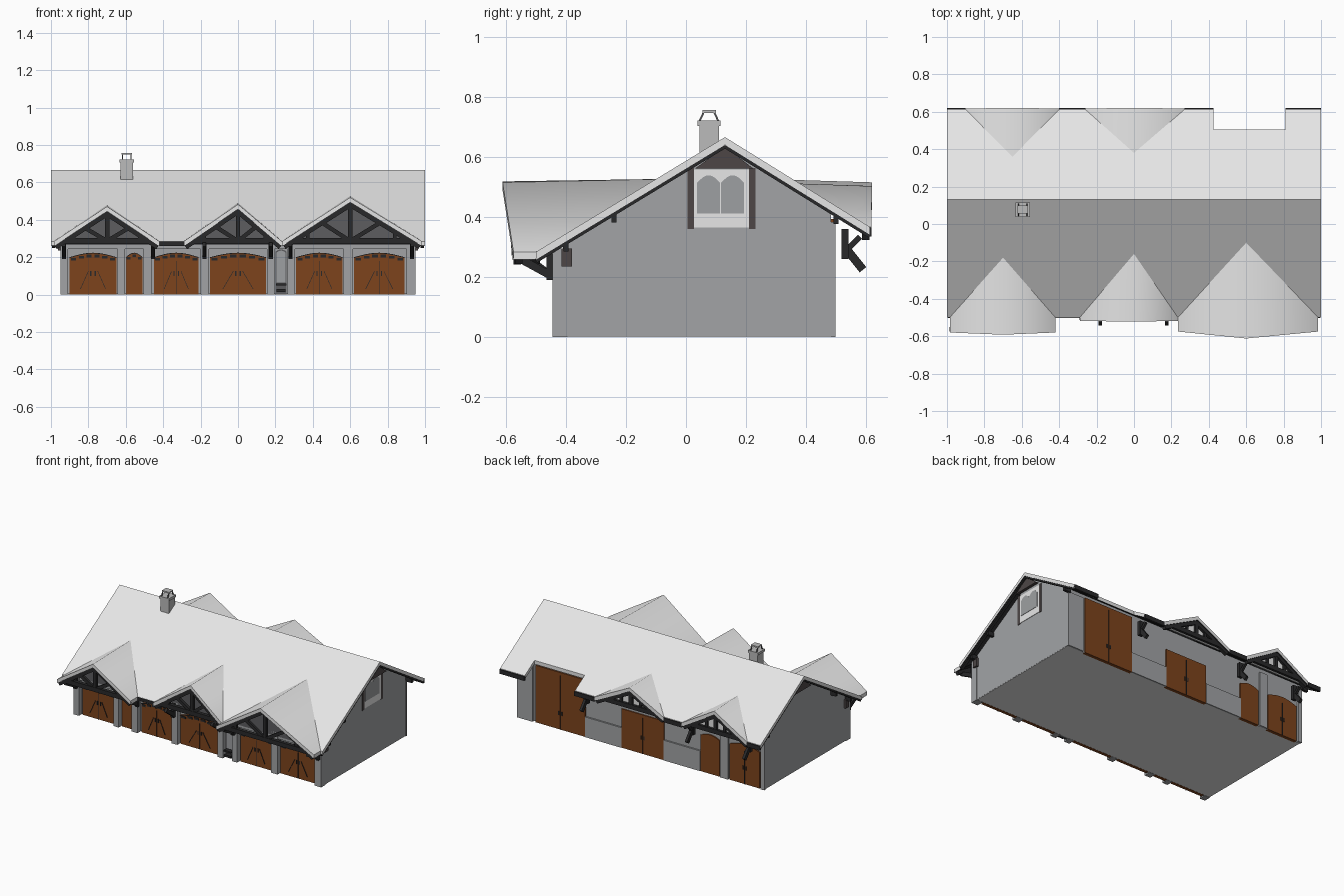
import bpy, bmesh, math
from mathutils import Vector

cube = bpy.data.objects.get("Cube")
if cube:
    bpy.data.objects.remove(cube, do_unlink=True)


def material(name, r, g, b):
    m = bpy.data.materials.new(name)
    m.use_nodes = True
    m.diffuse_color = (r, g, b, 1)
    m.node_tree.nodes["Principled BSDF"].inputs["Base Color"].default_value = (r, g, b, 1)
    return m


ROOF = material("roof_light_grey", .79, .79, .79)
WALL = material("wall_grey", .36, .37, .38)
STONE = material("stone_grey", .5, .5, .5)
DOOR = material("door_brown", .205, .056, .012)
TIMBER = material("dark_timber", .022, .022, .023)
POST = material("brown_grey_timber", .075, .062, .062)
PANEL = material("gable_dark_grey", .11, .11, .115)
WHITE = material("window_white", .85, .85, .85)
GLASS = material("glass_grey", .34, .35, .36)


def make(name, bm, *mats):
    me = bpy.data.meshes.new(name)
    bm.to_mesh(me)
    bm.free()
    for m in mats:
        me.materials.append(m)
    ob = bpy.data.objects.new(name, me)
    bpy.context.collection.objects.link(ob)
    return ob


def extrude(bm, shift):
    ext = bmesh.ops.extrude_face_region(bm, geom=bm.faces[:])["geom"]
    bmesh.ops.translate(bm, vec=shift, verts=[g for g in ext if isinstance(g, bmesh.types.BMVert)])
    bmesh.ops.recalc_face_normals(bm, faces=bm.faces)


def prism(name, pts, axis, a, b, mat):
    """Extrude a 2D outline (u, z) along x or y from a to b."""
    bm = bmesh.new()
    place = (lambda u, z, t: (t, u, z)) if axis == "x" else (lambda u, z, t: (u, t, z))
    bm.faces.new([bm.verts.new(place(u, z, a)) for u, z in pts])
    extrude(bm, Vector(place(0, 0, b - a)))
    return make(name, bm, mat)


def box(name, x, y, z, mat):
    return prism(name, [(x[0], z[0]), (x[1], z[0]), (x[1], z[1]), (x[0], z[1])], "y", y[0], y[1], mat)


def beam(name, a, b, width, height, mat=TIMBER):
    """Straight timber between two points."""
    a, b = Vector(a), Vector(b)
    bm = bmesh.new()
    bmesh.ops.create_cube(bm, size=1)
    bmesh.ops.scale(bm, vec=((b - a).length, width, height), verts=bm.verts)
    ob = make(name, bm, mat)
    ob.rotation_euler = (b - a).to_track_quat("X", "Z").to_euler()
    ob.location = (a + b) / 2
    return ob


def arch(x0, x1, z0, z1, rise, n=8):
    top = [(x1 + (x0 - x1) * i / n, z1 + rise * math.sin(math.pi * i / n)) for i in range(n + 1)]
    return [(x0, z0), (x1, z0)] + top


# Roof slopes
RIDGE_Y, RIDGE_Z = .13, .667
FRONT_EAVE, BACK_EAVE = -.5, .612


def roof_z(y):
    return RIDGE_Z - (.607 * (RIDGE_Y - y) if y < RIDGE_Y else .62 * (y - RIDGE_Y))


def roof(name, outlines, smooth=False):
    """Thick roof sheet with a dark underside."""
    bm = bmesh.new()
    for pts in outlines:
        bm.faces.new([bm.verts.new(p) for p in pts])
    bmesh.ops.remove_doubles(bm, verts=bm.verts, dist=.0001)
    bmesh.ops.recalc_face_normals(bm, faces=bm.faces)
    extrude(bm, Vector((0, 0, -.026)))
    for f in bm.faces:
        f.material_index = int(f.normal.z < -.3)
        f.smooth = smooth and f.normal.z > .3
    make(name, bm, ROOF, TIMBER)


# Dormers: centre, left, right, inner ridge y, outer y at eave, outer y at ridge
FRONT = [(.6, .235, .985, -.10, -.575, -.612), (0, -.29, .235, -.16, -.518, -.522),
         (-.7, -.985, -.42, -.18, -.58, -.592)]
BACK = [(0, -.26, .27, .38, .618, .62), (-.65, -.9, -.4, .36, .618, .62)]


def slope_outline(dormers, eave, notch=()):
    pts = [(1, RIDGE_Y), (1, eave), *notch]
    for c, l, r, inner, *_ in dormers:
        pts += [(r, eave), (c, inner), (l, eave)]
    pts += [(-1, eave), (-1, RIDGE_Y)]
    unique = list(dict.fromkeys(pts))
    return [(x, y, roof_z(y)) for x, y in unique]


notch = [(.81, BACK_EAVE), (.81, .505), (.425, .505), (.425, BACK_EAVE)]
roof("front_main_roof", [slope_outline(FRONT, FRONT_EAVE)])
roof("back_main_roof", [slope_outline(BACK, BACK_EAVE, notch)])


def dormer(side, c, l, r, inner, outer, tip, eave, wall_y, panel):
    zt, ze = roof_z(inner), roof_z(eave)
    roof(side + "_dormer_roof", [[(c, tip, zt - .008), (c, inner, zt), (x, eave, ze), (x, outer, ze)]
                                 for x in (l, r)], smooth=True)
    out = -1 if side == "front" else 1
    y, low = outer - out * .018, ze + .002
    # Gable infill
    prism(side + "_gable_wall", [(l + .05, ze - .02), (r - .05, ze - .02), (r - .05, ze), (c, zt - .03),
                                 (l + .05, ze)], "y", wall_y, wall_y - out * .01, panel)
    # Timber truss
    beam(side + "_tie_beam", (l + .045, y, low), (r - .045, y, low), .025, .03)
    beam(side + "_king_post", (c, y, low), (c, y, zt - .04), .022, .024)
    for x in (l, r):
        def along(t, drop):
            return (c + (x - c) * t, y, zt - drop + (ze - zt) * t)

        beam(side + "_barge_board", along(.97, .034), (c, y, zt - .044), .025, .032)
        if side == "front":
            beam("front_truss_strut", (c, y, low), along(.42, .04), .018, .022)
        for t in (.62,) if side == "front" else (.28, .55):
            beam(side + "_truss_post", (c + (x - c) * t, y, low), along(t, .03), .016, .018)


for d in FRONT:
    dormer("front", *d, FRONT_EAVE, -.445, PANEL)
for d in BACK:
    dormer("back", *d, BACK_EAVE, .595, ROOF)

# Main walls and floor
YF, YB = -.41, .484
prism("main_walls", [(YF, .004), (YB, .004), (YB, roof_z(YB) - .03), (RIDGE_Y, RIDGE_Z - .03),
                     (YF, roof_z(YF) - .03)], "x", -.947, .947, WALL)
box("floor_slab", (-.946, .946), (-.395, .483), (.001, .006), ROOF)
box("front_header", (-.95, .95), (-.438, YF), (.245, .295), WALL)
for x0, x1 in ((-.95, -.91), (-.645, -.605), (-.505, -.46), (-.2, -.155), (.155, .195),
               (.265, .305), (.565, .615), (.9, .95)):
    box("front_pillar", (x0, x1), (-.445, -.395), (0, .29), WALL)
for x0, x1 in ((-.95, -.92), (-.67, -.61), (.83, .95)):
    box("back_pillar", (x0, x1), (YB, .498), (0, .385), WALL)
for x0, x1 in ((.15, .43), (-.455, -.175)):
    box("back_plinth", (x0, x1), (YB, .495), (0, .14), WALL)


# Double doors with arched heads, glazing and braces
def door(name, x0, x1, top, rise, y, out, double=True):
    prism(name, arch(x0, x1, 0, top, rise), "y", y - out * .015, y + out * .008, DOOR)
    ya, yb = y + out * .008, y + out * .012
    w, c = x1 - x0, (x0 + x1) / 2
    if out < 0:
        prism(name + "_head", arch(x0, x1, top - .002, top, rise)[2:]
              + [(x, z - .004) for x, z in arch(x0, x1, 0, top, rise)[:1:-1]], "y", ya, yb, TIMBER)
        n = 6 if double else 3
        for i in range(n):
            p = (i + .5) / n
            z = top + rise * math.sin(math.pi * p) - .01
            box(name + "_pane", (x0 + w * p - w / n * .33, x0 + w * p + w / n * .33), (ya, yb), (z - .014, z), TIMBER)
    if double:
        box(name + "_seam", (c - .001, c + .001), (ya, yb), (0, top - .02), TIMBER)
        for s in (-1, 1):
            if out < 0:
                beam(name + "_brace", (c + s * .025, yb, .125), (c + s * w * .27, yb, .03), .004, .003)
            box(name + "_handle", (c + s * .012 - .003, c + s * .012 + .003), (ya, yb), (.1, .125), TIMBER)


for x0, x1 in ((-.9, -.65), (-.6, -.51), (-.45, -.21), (-.15, .15), (.31, .56), (.62, .89)):
    door("front_door", x0, x1, .2, .024, YF, -1, x1 - x0 > .15)
door("tall_back_door", .43, .81, .395, 0, YB, 1)
door("back_door", -.175, .15, .27, 0, YB, 1)
door("narrow_back_door", -.6, -.455, .25, .02, YB, 1, False)
door("wide_back_door", -.91, -.68, .25, .025, YB, 1)

# Small entrance with a planter
prism("entrance_frame", arch(.2, .26, 0, .23, .012), "y", YF, YF - .006, PANEL)
prism("entrance_panel", arch(.206, .254, .065, .225, .01), "y", YF - .006, YF - .009, GLASS)
box("planter", (.205, .255), (-.445, YF), (.015, .03), TIMBER)
box("planter_rim", (.202, .258), (-.445, YF), (.05, .06), TIMBER)

# Eave posts and brackets
for x in (-.93, -.455, -.18, .175, .28, .93):
    reach = -.535 if abs(x) < .2 else -.565
    box("front_bracket_post", (x - .011, x + .011), (-.465, -.445), (.19, .285), TIMBER)
    beam("front_bracket_arm", (x, -.45, .205), (x, reach, .268), .018, .026)
for x in (-.86, -.42, .39):
    beam("back_bracket_post", (x, .53, .26), (x, .53, .36), .022, .03)
    beam("back_bracket_arm", (x, .53, .3), (x, .59, .225), .018, .028)
    beam("back_bracket_strut", (x, .53, .285), (x, .58, .335), .016, .018)

# Eave fascias
beam("front_fascia", (-.43, -.492, .272), (-.28, -.492, .272), .02, .022)
for x0, x1 in ((-1, -.9), (-.4, -.26), (.27, .425), (.81, 1)):
    beam("back_fascia", (x0, .612, .35), (x1, .612, .35), .014, .03)

# Gable end trim
for s in (-1, 1):
    for y in (FRONT_EAVE, BACK_EAVE):
        beam("gable_rafter", (s * .985, y, roof_z(y) - .03), (s * .985, RIDGE_Y, RIDGE_Z - .03), .02, .014)
    prism("gable_peak_board", [(.03, .562), (.225, .562), (RIDGE_Y, .635)], "x", s * .965, s * .985, POST)
    for y in (-.4, -.24, .5):
        z = roof_z(y) - .045
        beam("purlin_end", (s * .94, y, z), (s * .99, y, z), .018, .03)
    box("gable_bracket", sorted((s * .947, s * .962)), (-.415, -.38), (.235, .295), POST)

# Gable window
box("window_panel", (.947, .95), (.027, .21), (.365, .56), WHITE)
for y in (.005, .21):
    box("window_post", (.947, .951), (y, y + .022), (.36, .565), POST)
for y0 in (.037, .117):
    prism("window_pane", arch(y0, y0 + .077, .412, .515, .025), "x", .95, .952, GLASS)

# Chimney
box("chimney_stack", (-.628, -.562), (.045, .11), (.6, .705), STONE)
box("chimney_cap", (-.633, -.557), (.038, .115), (.705, .722), STONE)
for x in (-.618, -.572):
    for y, lean in ((.045, .014), (.108, -.014)):
        beam("chimney_hood_leg", (x, y, .72), (x, y + lean, .75), .006, .006, PANEL)
box("chimney_hood", (-.622, -.568), (.055, .1), (.748, .757), STONE)
